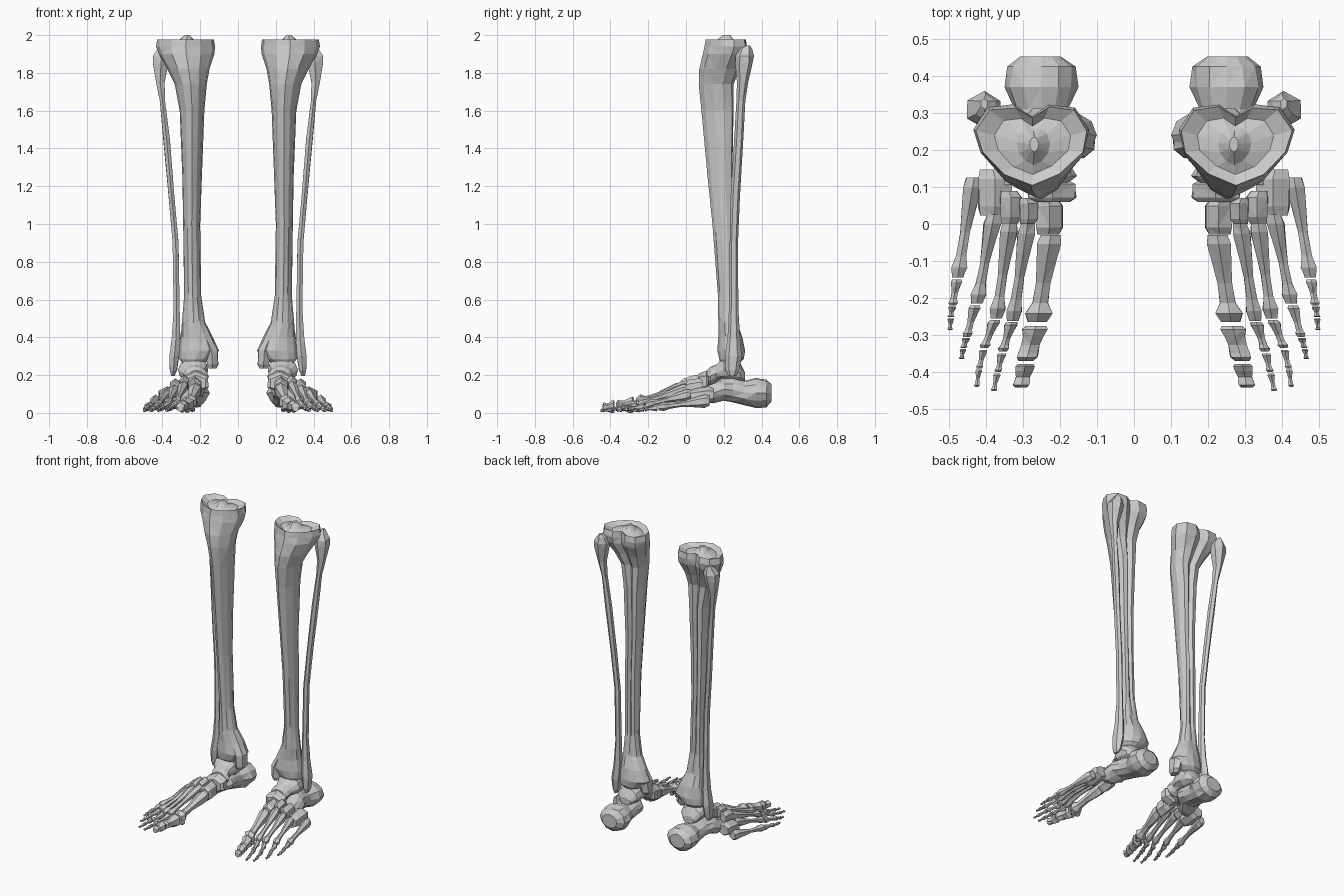
import bpy, bmesh, math, random
random.seed(4)

# Cross-sections in unit coordinates (12 points each)
ROUND = [(math.sin(a * math.tau / 12), -math.cos(a * math.tau / 12)) for a in range(12)]
half = [(.5, -.72), (.9, -.15), (1, .4), (.75, .92), (.3, 1)]
HEART = [(0, -1)] + half + [(0, .72)] + [(-x, y) for x, y in reversed(half)]


def bone(name, rings, axis='Y', heart=(), step=1, jitter=.06):
    """Faceted loft: rings are (x, y, z, half width, half depth); mirrored to both legs."""
    bm = bmesh.new()
    loops = []
    for i, (x, y, z, w, d) in enumerate(rings):
        k = heart[i] if heart else 0
        loop = []
        for a, b in list(zip(ROUND, HEART))[::step]:
            j = 1 + random.uniform(-jitter, jitter)
            u = (a[0] * (1 - k) + b[0] * k) * w * j
            v = (a[1] * (1 - k) + b[1] * k) * d * j
            co = (x + u, y + v, z) if axis == 'Z' else (x + u, y, z + v)
            loop.append(bm.verts.new(co))
        loops.append(loop)
    n = len(loops[0])
    for a, b in zip(loops, loops[1:]):
        for i in range(n):
            bm.faces.new((a[i], a[(i + 1) % n], b[(i + 1) % n], b[i]))
    bm.faces.new(loops[0])
    bm.faces.new(loops[-1])
    bmesh.ops.triangulate(bm, faces=bm.faces)
    bmesh.ops.recalc_face_normals(bm, faces=bm.faces)
    me = bpy.data.meshes.new(name)
    bm.to_mesh(me)
    bm.free()
    ob = bpy.data.objects.new(name, me)
    bpy.context.collection.objects.link(ob)
    ob.modifiers.new("both_legs", 'MIRROR').use_clip = False
    return ob


def long_bone(name, p, q, base, neck, head):
    """Small foot bone from p to q: wide base, thin waist, knobbed head."""
    spec = [(0, base, .8), (.1, base, 1), (.3, (base + neck) / 2, 1), (.55, neck, 1),
            (.78, neck * 1.1, 1), (.9, head, 1), (1, head, .7)]
    rings = []
    for t, r, s in spec:
        c = [a + (b - a) * t for a, b in zip(p, q)]
        c[2] = max(c[2], r * s + .005)
        rings.append((*c, r * s, r * s * (1.15 if t < .4 else .95)))
    return bone(name, rings, step=2)


# Shin bone with dished plateau, crest and flared ankle end
bone("tibia", [
    (.235, .235, .265, .06, .05), (.225, .24, .285, .085, .065), (.207, .24, .33, .105, .073),
    (.217, .237, .40, .085, .065), (.235, .222, .48, .062, .052), (.24, .214, .62, .045, .045),
    (.245, .195, 1.0, .045, .056), (.243, .18, 1.25, .051, .066), (.243, .166, 1.6, .066, .086),
    (.25, .16, 1.74, .085, .092), (.262, .175, 1.82, .112, .106), (.274, .203, 1.90, .148, .115),
    (.277, .21, 1.94, .155, .112), (.275, .21, 1.978, .15, .105), (.274, .21, 1.958, .105, .075),
    (.272, .21, 1.97, .045, .05), (.27, .215, 2.0, .012, .02)],
    axis='Z', heart=[0, 0, 0, .2, .5, .8, 1, 1, 1, .9, .9, .9, 1, 1, 1, .5, 0], jitter=.02)
bone("medial_malleolus", [(.135, .22, .235, .022, .03), (.135, .225, .255, .034, .045),
                          (.14, .23, .33, .036, .055), (.17, .23, .40, .03, .04)], axis='Z', step=2)

# Outer thin bone
bone("fibula", [
    (.345, .245, .195, .01, .02), (.342, .245, .225, .022, .036), (.337, .25, .30, .03, .045),
    (.328, .252, .40, .025, .033), (.325, .252, .55, .018, .024), (.33, .253, .9, .018, .022),
    (.352, .262, 1.15, .018, .025), (.378, .28, 1.45, .02, .024), (.40, .29, 1.65, .016, .023),
    (.412, .30, 1.75, .026, .031), (.408, .308, 1.85, .046, .046), (.404, .31, 1.89, .052, .047),
    (.40, .315, 1.925, .03, .035), (.405, .325, 1.945, .01, .014)], axis='Z', step=2)

# Heel and ankle
bone("calcaneus", [
    (.25, .453, .105, .055, .045), (.25, .425, .105, .088, .075), (.25, .37, .105, .095, .083),
    (.25, .31, .108, .075, .066), (.255, .25, .12, .075, .066), (.265, .2, .125, .088, .06),
    (.295, .145, .105, .066, .055), (.31, .105, .1, .05, .042)])
bone("talus", [
    (.235, .312, .19, .04, .025), (.235, .285, .215, .07, .05), (.235, .24, .228, .08, .066),
    (.235, .2, .228, .08, .062), (.228, .16, .21, .058, .046), (.22, .13, .195, .063, .05),
    (.22, .112, .19, .045, .036)])

# Midfoot block bones: centre, half width, half length, half height
for name, x, y, z, w, l, h in [
        ("navicular", .22, .09, .165, .072, .03, .052),
        ("medial_cuneiform", .228, .02, .135, .04, .048, .055),
        ("middle_cuneiform", .285, .035, .155, .028, .035, .042),
        ("lateral_cuneiform", .332, .045, .135, .033, .044, .046),
        ("cuboid", .375, .085, .09, .052, .062, .046)]:
    bone(name, [(x + .006, y + l, z + .006, w * .75, h * .75), (x, y + l * .6, z + .004, w, h),
                (x, y - l * .6, z - .004, w, h), (x + .004, y - l, z - .008, w * .8, h * .8)], step=2)

# Toes, big to small: joint path, metatarsal radii, phalanx radius
toes = [
    ([(.225, -.03, .125), (.262, -.265, .05)], (.037, .022, .042)),
    ([(.287, .0, .145), (.328, -.262, .055)], (.027, .015, .025)),
    ([(.335, .005, .125), (.372, -.255, .05)], (.027, .014, .024)),
    ([(.378, .025, .1), (.425, -.215, .042)], (.027, .014, .024)),
    ([(.432, .125, .065), (.477, -.145, .03)], (.03, .015, .024))]
phalanges = [
    [((.265, -.275, .045), (.292, -.37, .032), .038), ((.293, -.378, .03), (.306, -.442, .022), .03)],
    [((.33, -.265, .045), (.355, -.345, .028), .02), ((.357, -.35, .026), (.368, -.4, .02), .014),
     ((.37, -.404, .018), (.379, -.452, .012), .011)],
    [((.376, -.26, .04), (.405, -.335, .025), .019), ((.407, -.34, .023), (.418, -.39, .018), .013),
     ((.419, -.393, .016), (.425, -.44, .012), .01)],
    [((.429, -.22, .036), (.452, -.305, .022), .018), ((.453, -.308, .02), (.461, -.335, .017), .013),
     ((.462, -.338, .015), (.466, -.365, .012), .01)],
    [((.479, -.15, .028), (.49, -.22, .02), .017), ((.491, -.223, .019), (.495, -.252, .015), .012),
     ((.495, -.255, .014), (.497, -.287, .012), .01)]]
for n, ((p, q), radii) in enumerate(toes, 1):
    long_bone(f"metatarsal_{n}", p, q, *radii)
    for m, (a, b, r) in enumerate(phalanges[n - 1], 1):
        long_bone(f"toe_{n}_bone_{m}", a, b, r, r * (.75 if n == 1 else .55), r * .85)

# Small round bones under the ball of the foot
for side, x in (("inner", .24), ("outer", .275)):
    bone(f"{side}_sesamoid", [(x, -.23, .018, .008, .007), (x, -.245, .017, .014, .013),
                              (x, -.262, .018, .008, .007)], step=2)
